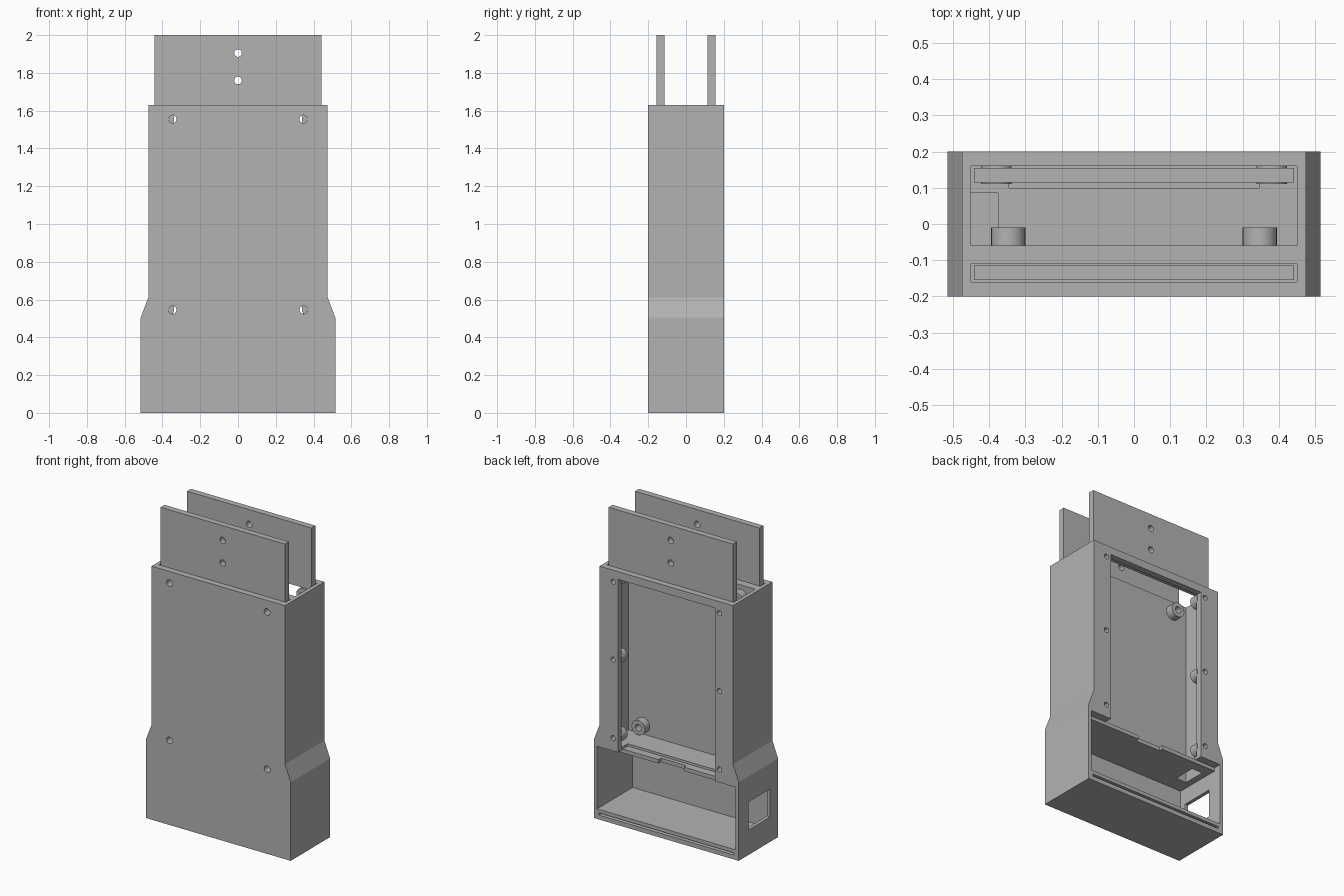
import bpy, bmesh, math
from mathutils import Matrix

if "Cube" in bpy.data.objects:
    bpy.data.objects.remove(bpy.data.objects["Cube"])

grey = bpy.data.materials.new("plain_grey")
grey.diffuse_color = (0.45, 0.45, 0.45, 1)
grey.use_nodes = True
grey.node_tree.nodes["Principled BSDF"].inputs["Base Color"].default_value = grey.diffuse_color


def make(name, bm):
    bmesh.ops.recalc_face_normals(bm, faces=bm.faces)
    me = bpy.data.meshes.new(name)
    bm.to_mesh(me)
    bm.free()
    me.materials.append(grey)
    ob = bpy.data.objects.new(name, me)
    bpy.context.collection.objects.link(ob)
    return ob


def prism(name, profile, y0, y1):
    """Extrude an x-z outline along y."""
    bm = bmesh.new()
    face = bm.faces.new([bm.verts.new((x, y0, z)) for x, z in profile])
    ext = bmesh.ops.extrude_face_region(bm, geom=[face])["geom"]
    bmesh.ops.translate(bm, vec=(0, y1 - y0, 0),
                        verts=[v for v in ext if isinstance(v, bmesh.types.BMVert)])
    return make(name, bm)


def box(name, x0, x1, y0, y1, z0, z1):
    return prism(name, [(x0, z0), (x1, z0), (x1, z1), (x0, z1)], y0, y1)


def rod(name, x, z, r, y0, y1, sides=32):
    """Cylinder lying along y."""
    bm = bmesh.new()
    bmesh.ops.create_cone(bm, cap_ends=True, segments=sides, radius1=r, radius2=r, depth=y1 - y0,
                          matrix=Matrix.Translation((x, (y0 + y1) / 2, z)) @ Matrix.Rotation(math.pi / 2, 4, 'X'))
    return make(name, bm)


def combine(target, tool, op='DIFFERENCE'):
    mod = target.modifiers.new("bool", 'BOOLEAN')
    mod.operation, mod.solver, mod.object = op, 'EXACT', tool
    bpy.context.view_layer.objects.active = target
    bpy.ops.object.modifier_apply(modifier=mod.name)
    bpy.data.objects.remove(tool)


# Outer case with a wider foot
half = [(0.515, 0), (0.515, 0.505), (0.475, 0.61), (0.475, 1.63)]
case = prism("case", half + [(-x, z) for x, z in reversed(half)], -0.2, 0.2)

# Hollows: main bay, rear opening, lower bay, lid clearance, lid groove, front plate slot
for b in [
    (-0.45, 0.45, -0.06, 0.16, 0.485, 1.7),
    (-0.345, 0.345, 0.1, 0.25, 0.47, 1.58),
    (-0.492, 0.492, -0.16, 0.25, 0.065, 0.445),
    (-0.492, 0.492, 0.15, 0.25, 0.43, 0.467),
    (-0.345, 0.345, 0.15, 0.25, 0.44, 0.6),
    (-0.48, 0.48, 0.16, 0.25, 0.028, 0.042),
    (-0.45, 0.45, -0.16, -0.11, 1.6, 1.7),
    # shelf latch notch, shelf cable gap, side window
    (-0.09, 0.09, 0.125, 0.25, 0.43, 0.6),
    (-0.45, -0.375, -0.06, 0.085, 0.4, 0.6),
    (-0.6, -0.4, -0.12, 0.1, 0.16, 0.34),
]:
    combine(case, box("cutter", *b))

# Board standoffs on the inner panel and screw bosses behind the rear rails
for s in (-1, 1):
    for z in (0.545, 1.555):
        combine(case, rod("standoff", s * 0.347, z, 0.047, -0.07, -0.01), 'UNION')
        combine(case, rod("cutter", s * 0.347, z, 0.021, -0.3, 0.05))
    for z in (0.55, 1.055, 1.555):
        combine(case, rod("boss", s * 0.38, z, 0.042, 0.11, 0.17), 'UNION')
        combine(case, rod("cutter", s * 0.378, z, 0.016, 0.09, 0.25))

# Two upright plates with a pair of holes each
plates = []
for name, y in (("front_plate", -0.135), ("rear_plate", 0.135)):
    p = box(name, -0.442, 0.442, y - 0.02, y + 0.02, 1.6, 2.0)
    for z in (1.76, 1.905):
        combine(p, rod("cutter", 0, z, 0.02, y - 0.1, y + 0.1))
    plates.append(p)

# Smooth the round walls, keep the edges crisp
for ob in [case] + plates:
    bpy.ops.object.select_all(action='DESELECT')
    ob.select_set(True)
    bpy.context.view_layer.objects.active = ob
    bpy.ops.object.shade_smooth_by_angle(angle=math.radians(20))
